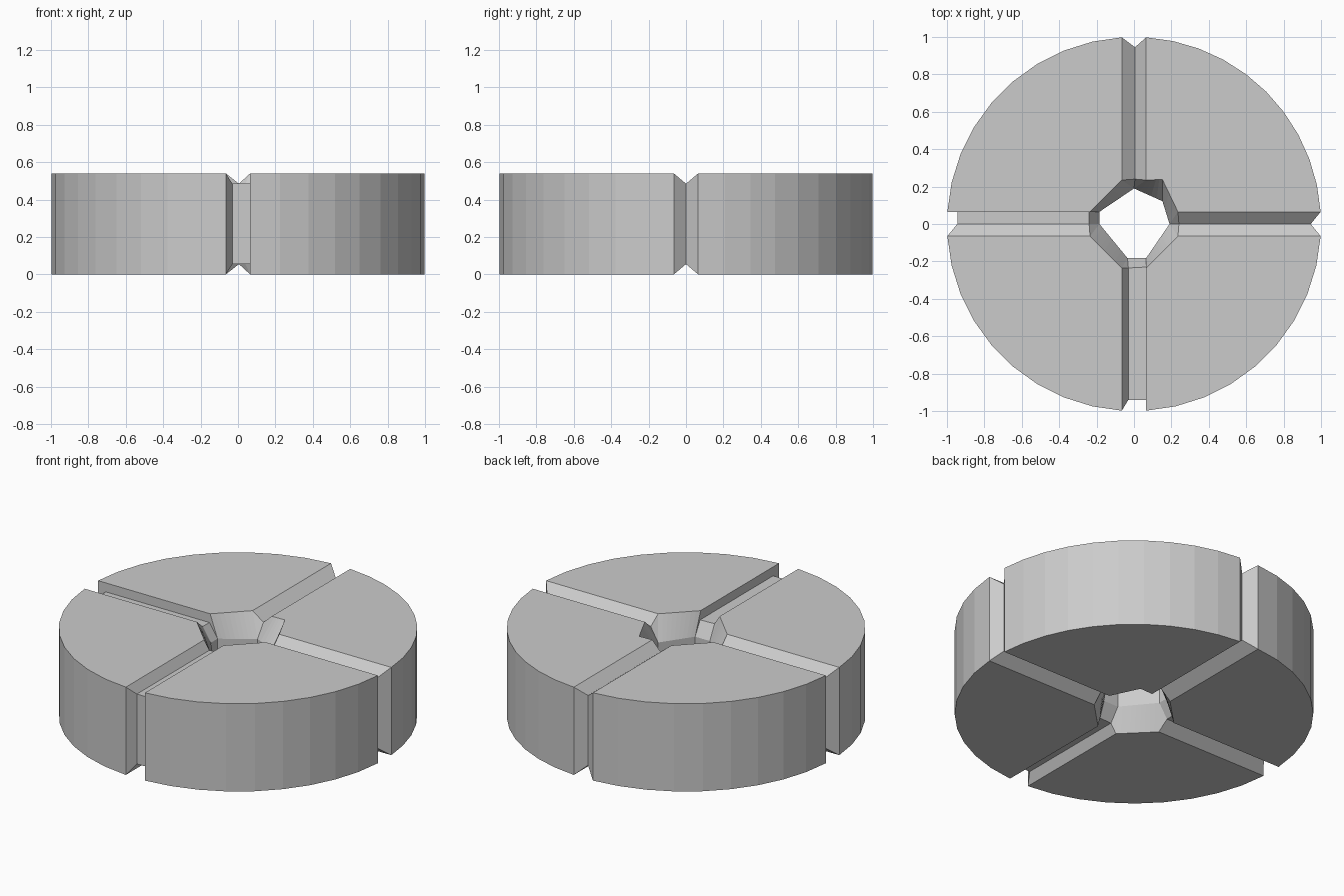
import bpy, bmesh, math
from mathutils import Vector

if "Cube" in bpy.data.objects:
    bpy.data.objects.remove(bpy.data.objects["Cube"])

H, INSET, MID = 0.54, 0.055, 0.14   # height, groove depth, inner chamfer depth
W, SEGS = 0.065, 9                  # half groove width, arc facets per quadrant

# groove floors, counter-clockwise from +x: (outer, inner rim, throat) plan points
grooves = [
    [((.945, 0), (.24, 0), (.19, 0))],
    [((.005, .945), (.005, .24), (0, .19))],
    [((-.945, W), (-.24, W), (-.185, W)), ((-.945, 0), (-.24, 0), (-.185, 0))],
    [((-.03, -.94), (-.03, -.235), (-.035, -.182)), ((W, -.94), (W, -.23), (W, -.182))],
]
# extra rim and throat corner of the nicked first quadrant
nick = (Vector((.152, .238)), Vector((.152, .122)))


def along(a, b, t, via=None):
    if via is None:
        return a.lerp(b, t)
    return a.lerp(via, t * 2) if t < .5 else via.lerp(b, t * 2 - 1)


# radial cross-sections of four raised sectors and the grooves between them
sections = []
for q in range(4):
    for outer, rim, throat in grooves[q]:
        sections.append((outer, rim, throat, INSET))
    m0 = Vector(grooves[q][-1][2])
    m1 = Vector(grooves[(q + 1) % 4][0][2])
    a0 = math.asin(W)
    n = SEGS + (q == 0)
    c, s = round(math.cos(q * math.pi / 2)), round(math.sin(q * math.pi / 2))
    turn = lambda x, y: Vector((c * x - s * y, s * x + c * y))
    for i in range(n + 1):
        t = i / n
        a = a0 + (math.pi / 2 - 2 * a0) * t
        outer = turn(math.cos(a), math.sin(a))
        rim = along(turn(.235, W), turn(W, .235), t, nick[0] if q == 0 else None)
        throat = along(m0, m1, t, nick[1] if q == 0 else None)
        sections.append((outer, rim, throat, 0))

bm = bmesh.new()
loops = []
for o, r, m, d in sections:
    pts = [(o, d), (o, H - d), (r, H - d), (m, H - MID), (m, MID), (r, d)]
    loops.append([bm.verts.new((p[0], p[1], z)) for p, z in pts])
for i, a in enumerate(loops):
    b = loops[(i + 1) % len(loops)]
    for k in range(6):
        j = (k + 1) % 6
        bm.faces.new((a[k], b[k], b[j], a[j]))
bmesh.ops.remove_doubles(bm, verts=bm.verts, dist=1e-5)
bmesh.ops.recalc_face_normals(bm, faces=bm.faces)
mesh = bpy.data.meshes.new("grooved_disc")
bm.to_mesh(mesh)
bm.free()
disc = bpy.data.objects.new("grooved_disc", mesh)
bpy.context.collection.objects.link(disc)
